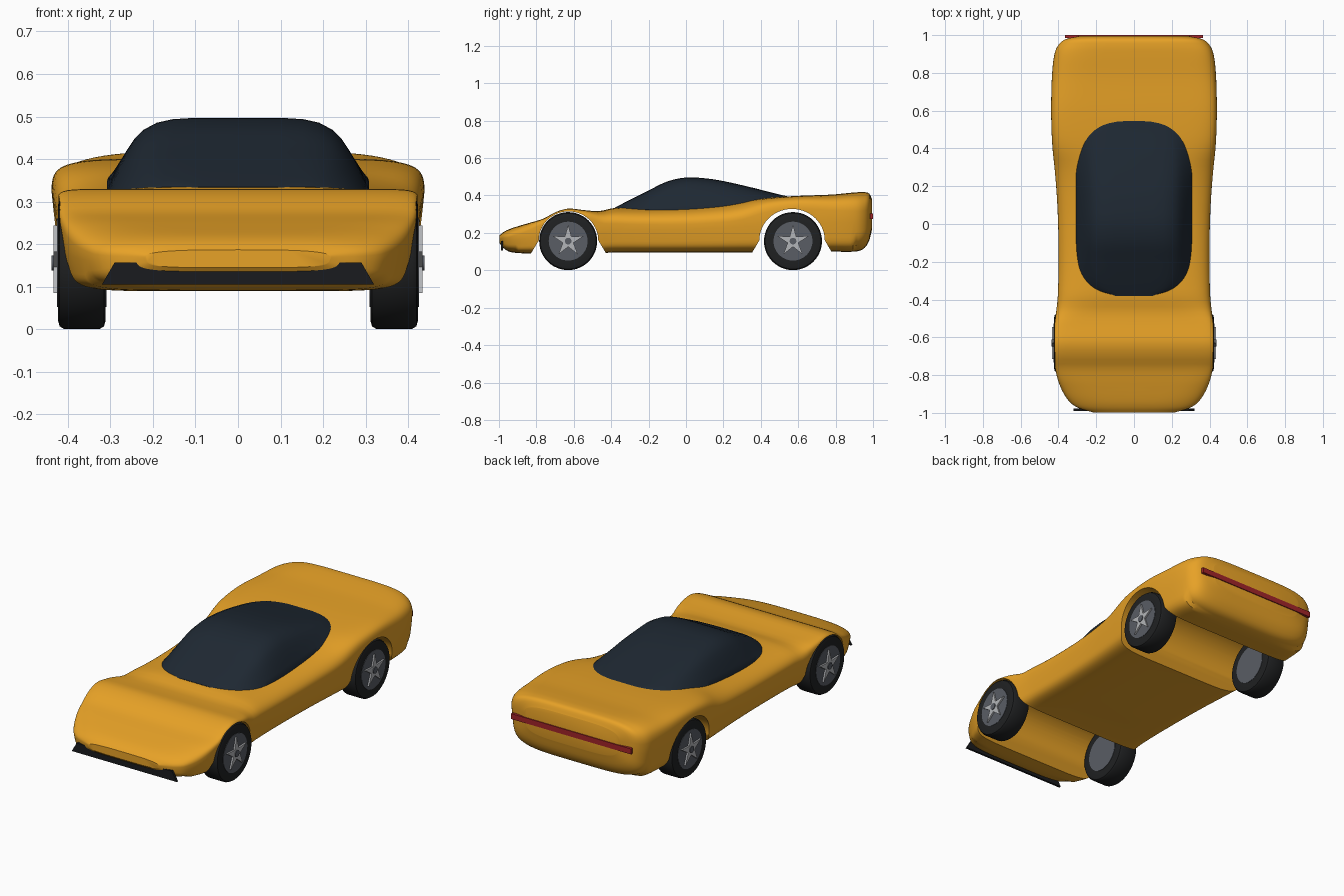
import bpy, bmesh, math
from mathutils import Matrix

if "Cube" in bpy.data.objects:
    bpy.data.objects.remove(bpy.data.objects["Cube"])


def material(name, rgb):
    m = bpy.data.materials.new(name)
    m.diffuse_color = (*rgb, 1)
    m.use_nodes = True
    m.node_tree.nodes["Principled BSDF"].inputs["Base Color"].default_value = m.diffuse_color
    return m


PAINT = material("orange paint", (0.80, 0.36, 0.02))
GLASS = material("dark glass", (0.013, 0.021, 0.032))
RUBBER = material("rubber", (0.014, 0.015, 0.016))
RIM = material("rim grey", (0.10, 0.11, 0.13))
ALLOY = material("alloy", (0.45, 0.46, 0.48))
BLACK = material("black trim", (0.010, 0.011, 0.013))
RED = material("red light", (0.36, 0.018, 0.022))


def make(name, bm, mat=None, angle=35):
    bmesh.ops.recalc_face_normals(bm, faces=bm.faces[:])
    mesh = bpy.data.meshes.new(name)
    bm.to_mesh(mesh)
    bm.free()
    ob = bpy.data.objects.new(name, mesh)
    bpy.context.collection.objects.link(ob)
    if mat:
        mesh.materials.append(mat)
    smooth(ob, angle)
    return ob


def smooth(ob, angle):
    bpy.ops.object.select_all(action='DESELECT')
    ob.select_set(True)
    bpy.context.view_layer.objects.active = ob
    bpy.ops.object.shade_smooth_by_angle(angle=math.radians(angle))


def loft(rings, cyclic=True):
    """Skin closed rings; cyclic=False caps both ends, otherwise last joins first."""
    bm = bmesh.new()
    vs = [[bm.verts.new(p) for p in r] for r in rings]
    n = len(rings[0])
    for a, b in zip(vs, vs[1:] + vs[:1] if cyclic else vs[1:]):
        for i in range(n):
            j = (i + 1) % n
            bm.faces.new((a[i], a[j], b[j], b[i]))
    if not cyclic:
        bm.faces.new(vs[0])
        bm.faces.new(vs[-1])
    return bm


def prism(points, place, lo, hi):
    """Extrude a 2D outline between two depths."""
    return loft([[place(a, b, d) for a, b in points] for d in (lo, hi)], cyclic=False)


def curve(table, y):
    """Smooth Hermite interpolation of table rows keyed on the first column."""
    def slope(i, c):
        a, b = table[max(i - 1, 0)], table[min(i + 1, len(table) - 1)]
        return (b[c] - a[c]) / (b[0] - a[0])
    k = 0
    while k < len(table) - 2 and y > table[k + 1][0]:
        k += 1
    p, q = table[k], table[k + 1]
    h = q[0] - p[0]
    t = (y - p[0]) / h
    return [(2*t**3 - 3*t*t + 1) * p[c] + (t**3 - 2*t*t + t) * h * slope(k, c)
            + (3*t*t - 2*t**3) * q[c] + (t**3 - t*t) * h * slope(k + 1, c)
            for c in range(1, len(p))]


def spow(v, e):
    return math.copysign(abs(v) ** e, v)


# Body stations: y, half width, bottom, top, squareness of the shoulders
BODY = [(-0.997, .22, .145, .187, 3), (-.975, .295, .118, .205, 3.5), (-.94, .345, .098, .222, 4),
        (-.85, .395, .09, .25, 7), (-.76, .418, .09, .277, 14), (-.70, .423, .09, .310, 17),
        (-.63, .425, .09, .330, 17), (-.54, .422, .09, .321, 13), (-.46, .412, .092, .317, 6),
        (-.38, .406, .095, .334, 4), (-.15, .403, .095, .339, 3.3), (.1, .41, .095, .351, 3.2),
        (.3, .424, .095, .371, 3.8), (.45, .435, .095, .388, 7), (.6, .439, .097, .398, 8),
        (.78, .435, .1, .405, 6), (.9, .422, .1, .416, 5), (.95, .4, .115, .418, 4.5),
        (.98, .36, .16, .41, 4.5), (.995, .29, .22, .38, 4)]


def body_ring(y, n=72):
    w, zb, zt, sq = curve(BODY, y)
    zc, h = (zb + zt) / 2, (zt - zb) / 2
    low = 7 if -.9 < y < .9 else 4.5
    ring = []
    for i in range(n):
        a = 2 * math.pi * i / n
        e = 2 / (sq if math.sin(a) > 0 else low)
        u = spow(math.sin(a), e)
        taper = 1 - 0.06 * max(0, (0.4 - u) / 1.4)
        ring.append((w * taper * spow(math.cos(a), e), y, zc + h * u))
    return ring


# Denser stations towards nose and tail
STEPS = [-math.cos(math.pi * i / 90) for i in range(91)]
body = make("car_body", loft([body_ring(-.001 + .996 * s) for s in STEPS], cyclic=False), PAINT)

# Wheel arches cut through the full width
for label, yc, r, top, foot in (("front", -.628, .159, .315, .201), ("rear", .567, .175, .328, .216)):
    arch = [(yc + foot, .03), (yc + foot, .09)]
    arch += [(yc + r * math.cos(a), .16 + (top - .16) * math.sin(a))
             for a in (math.pi * i / 28 for i in range(29))]
    arch += [(yc - foot, .09), (yc - foot, .03)]
    cutter = make(label + "_arch_cutter", prism(arch, lambda a, b, d: (d, a, b), -.6, .6), PAINT)
    cutter.hide_render = True
    mod = body.modifiers.new("arch", 'BOOLEAN')
    mod.operation, mod.object, mod.solver = 'DIFFERENCE', cutter, 'EXACT'
    bpy.context.view_layer.objects.active = body
    bpy.ops.object.modifier_apply(modifier=mod.name)
    bpy.data.objects.remove(cutter)
smooth(body, 55)

# Glass canopy: roof line and a tumblehome section
ROOF = [(-.38, .335), (-.3, .377), (-.2, .427), (-.1, .475), (0, .496), (.1, .492),
        (.2, .477), (.35, .443), (.48, .41), (.548, .394)]
SECTION = [(1, 0), (.96, .15), (.91, .34), (.85, .53), (.79, .70), (.72, .83), (.62, .93),
           (.5, .98), (.33, 1), (0, 1)]


def canopy_ring(y):
    roof = curve(ROOF, y)[0]
    base = min(curve(BODY, y)[2] - .014, roof - .001)
    s = (y - .084) / .464
    w = max(.15, .308 * (1 - min(1, abs(s)) ** 4) ** .25)
    half = [(w, base - .03)] + [(w * a, base + (roof - base) * b) for a, b in SECTION]
    pts = half + [(-x, z) for x, z in reversed(half[:-1])]
    return [(x, y, z) for x, z in pts]


make("canopy_glass", loft([canopy_ring(.084 + .464 * -math.cos(math.pi * i / 48))
                           for i in range(49)], cyclic=False), GLASS)

# Front intake strip and rear light bar
across = lambda a, b, d: (a, d, b)
make("front_intake", prism([(-.32, .105), (.32, .105), (.29, .157), (-.29, .157)],
                           across, -.990, -.978), BLACK)
make("rear_light_bar", prism([(-.365, .273), (.365, .273), (.365, .303), (-.365, .303)],
                             across, .985, 1.0), RED)


def lathe(profile, steps=48):
    """Spin a closed (x, radius) outline about the x axis."""
    return loft([[(x, r * math.sin(t), r * math.cos(t)) for x, r in profile]
                 for t in (2 * math.pi * i / steps for i in range(steps))])


def disc(r, lo, hi, steps=48):
    return prism([(r * math.sin(2 * math.pi * i / steps), r * math.cos(2 * math.pi * i / steps))
                  for i in range(steps)], lambda a, b, d: (d, a, b), lo, hi)


# Wheels, modelled about the hub with outer side at +x
TYRE = [(-.056, .1), (-.056, .135), (-.052, .149), (-.042, .155), (.042, .155),
        (.052, .149), (.056, .135), (.056, .1)]
STAR = [((.088 if i % 2 == 0 else .03) * math.sin(math.pi * i / 5),
         (.088 if i % 2 == 0 else .03) * math.cos(math.pi * i / 5)) for i in range(10)]
for end, y in (("front", -.63), ("rear", .572)):
    for side, s in (("right", 1), ("left", -1)):
        place = Matrix.Translation((s * .367, y, .156)) @ Matrix.Diagonal((s, 1, 1, 1))
        for part, bm, mat in (
                ("tyre", lathe(TYRE), RUBBER),
                ("rim", disc(.104, -.058, .058), RIM),
                ("star_spokes", prism(STAR, lambda a, b, d: (d, a, b), .056, .067), ALLOY),
                ("hub_cap", disc(.018, .056, .071, 20), RIM)):
            bm.transform(place)
            make(f"{end}_{side}_{part}", bm, mat)
